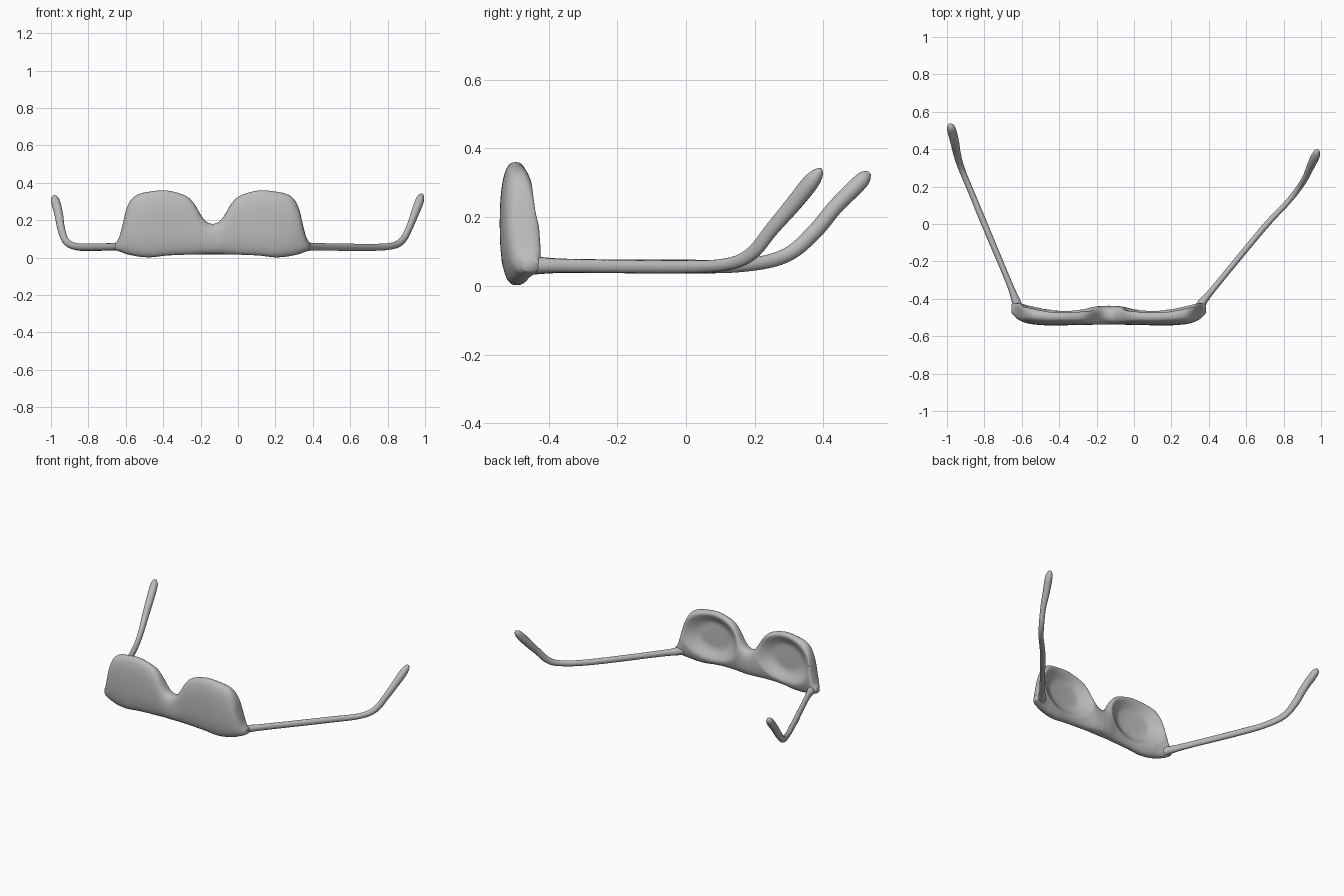
import bpy, bmesh, math
from mathutils import Vector

cube = bpy.data.objects.get("Cube")
if cube:
    bpy.data.objects.remove(cube, do_unlink=True)

grey = bpy.data.materials.new("plain grey")
grey.use_nodes = True
colour = (0.5, 0.5, 0.5, 1)
grey.diffuse_color = colour
grey.node_tree.nodes["Principled BSDF"].inputs["Base Color"].default_value = colour


def smooth_rows(rows, steps):
    """Catmull-Rom interpolation through rows of numbers."""
    rows = [Vector(r) for r in rows]
    pts = [rows[0]] + rows + [rows[-1]]
    out = []
    for i in range(1, len(pts) - 2):
        a, b, c, d = pts[i - 1:i + 3]
        for s in range(steps):
            t = s / steps
            out.append(0.5 * (2 * b + (c - a) * t + (2 * a - 5 * b + 4 * c - d) * t ** 2
                              + (3 * b - a - 3 * c + d) * t ** 3))
    return out + [rows[-1]]


def loft(name, rings):
    """Skin a closed tube over rings of points and cap its ends."""
    bm = bmesh.new()
    loops = [[bm.verts.new(p) for p in ring] for ring in rings]
    n = len(loops[0])
    for a, b in zip(loops, loops[1:]):
        for i in range(n):
            j = (i + 1) % n
            bm.faces.new((a[i], a[j], b[j], b[i]))
    bm.faces.new(loops[0])
    bm.faces.new(loops[-1])
    bmesh.ops.recalc_face_normals(bm, faces=bm.faces)
    mesh = bpy.data.meshes.new(name)
    bm.to_mesh(mesh)
    bm.free()
    mesh.polygons.foreach_set("use_smooth", [True] * len(mesh.polygons))
    mesh.materials.append(grey)
    obj = bpy.data.objects.new(name, mesh)
    bpy.context.collection.objects.link(obj)
    return obj


# Front piece: half profile from the bridge outwards
# (distance from bridge, bottom z, top z, front y, back y)
MID = -0.135
half = [
    (0.00, 0.018, 0.180, -0.538, -0.437),
    (0.03, 0.018, 0.190, -0.538, -0.438),
    (0.06, 0.018, 0.223, -0.538, -0.440),
    (0.10, 0.017, 0.290, -0.539, -0.446),
    (0.14, 0.016, 0.328, -0.540, -0.450),
    (0.20, 0.014, 0.350, -0.541, -0.452),
    (0.26, 0.010, 0.360, -0.542, -0.450),
    (0.33, 0.002, 0.354, -0.542, -0.445),
    (0.39, 0.005, 0.342, -0.538, -0.438),
    (0.43, 0.012, 0.318, -0.532, -0.433),
    (0.46, 0.019, 0.265, -0.523, -0.428),
    (0.48, 0.026, 0.185, -0.513, -0.424),
    (0.50, 0.033, 0.110, -0.498, -0.424),
    (0.52, 0.042, 0.078, -0.475, -0.428),
]


def front_ring(side, d, z0, z1, y0, y1, count=48):
    ring = []
    for k in range(count):
        a = 2 * math.pi * k / count
        c, s = math.cos(a), math.sin(a)
        y = (y0 + y1) / 2 + (y1 - y0) / 2 * math.copysign(abs(c) ** 0.75, c)
        z = (z0 + z1) / 2 + (z1 - z0) / 2 * math.copysign(abs(s) ** 0.85, s)
        if c > 0:
            # hollow behind each lens
            r = math.hypot((d - 0.27) / 0.20, (z - 0.195) / 0.15)
            f = max(0.0, 1 - r * r)
            y -= 0.05 * min(1, 1.5 * f) * c ** 0.3
        ring.append((MID + side * d, y, z))
    return ring


rows = smooth_rows(half, 5)
loft("front_frame", [front_ring(-1, *r) for r in reversed(rows)]
     + [front_ring(1, *r) for r in rows[1:]])


# Temples: (x, y, z, half width, half height)
def temple(name, path):
    rows = smooth_rows(path, 6)
    rings = []
    for i, row in enumerate(rows):
        centre = Vector(row[:3])
        along = (Vector(rows[min(i + 1, len(rows) - 1)][:3])
                 - Vector(rows[max(i - 1, 0)][:3])).normalized()
        side = along.cross(Vector((0, 0, 1))).normalized()
        up = side.cross(along)
        rings.append([centre + side * row[3] * math.cos(a) + up * row[4] * math.sin(a)
                      for a in (2 * math.pi * k / 16 for k in range(16))])
    return loft(name, rings)


temple("right_temple", [
    (-0.605, -0.480, 0.060, 0.026, 0.032),
    (-0.630, -0.415, 0.059, 0.023, 0.024),
    (-0.670, -0.310, 0.058, 0.016, 0.020),
    (-0.800, 0.000, 0.056, 0.017, 0.020),
    (-0.870, 0.170, 0.060, 0.016, 0.019),
    (-0.920, 0.290, 0.088, 0.017, 0.021),
    (-0.945, 0.370, 0.153, 0.020, 0.023),
    (-0.958, 0.435, 0.230, 0.023, 0.023),
    (-0.973, 0.495, 0.290, 0.024, 0.024),
    (-0.980, 0.520, 0.316, 0.020, 0.020),
    (-0.982, 0.533, 0.330, 0.007, 0.007),
])

temple("left_temple", [
    (0.325, -0.480, 0.060, 0.026, 0.032),
    (0.365, -0.420, 0.059, 0.023, 0.024),
    (0.430, -0.340, 0.058, 0.016, 0.020),
    (0.690, -0.025, 0.055, 0.016, 0.019),
    (0.820, 0.115, 0.062, 0.015, 0.018),
    (0.880, 0.190, 0.093, 0.016, 0.020),
    (0.918, 0.250, 0.165, 0.017, 0.021),
    (0.945, 0.310, 0.235, 0.021, 0.024),
    (0.968, 0.358, 0.295, 0.023, 0.025),
    (0.978, 0.382, 0.325, 0.018, 0.018),
    (0.983, 0.393, 0.340, 0.006, 0.006),
])
